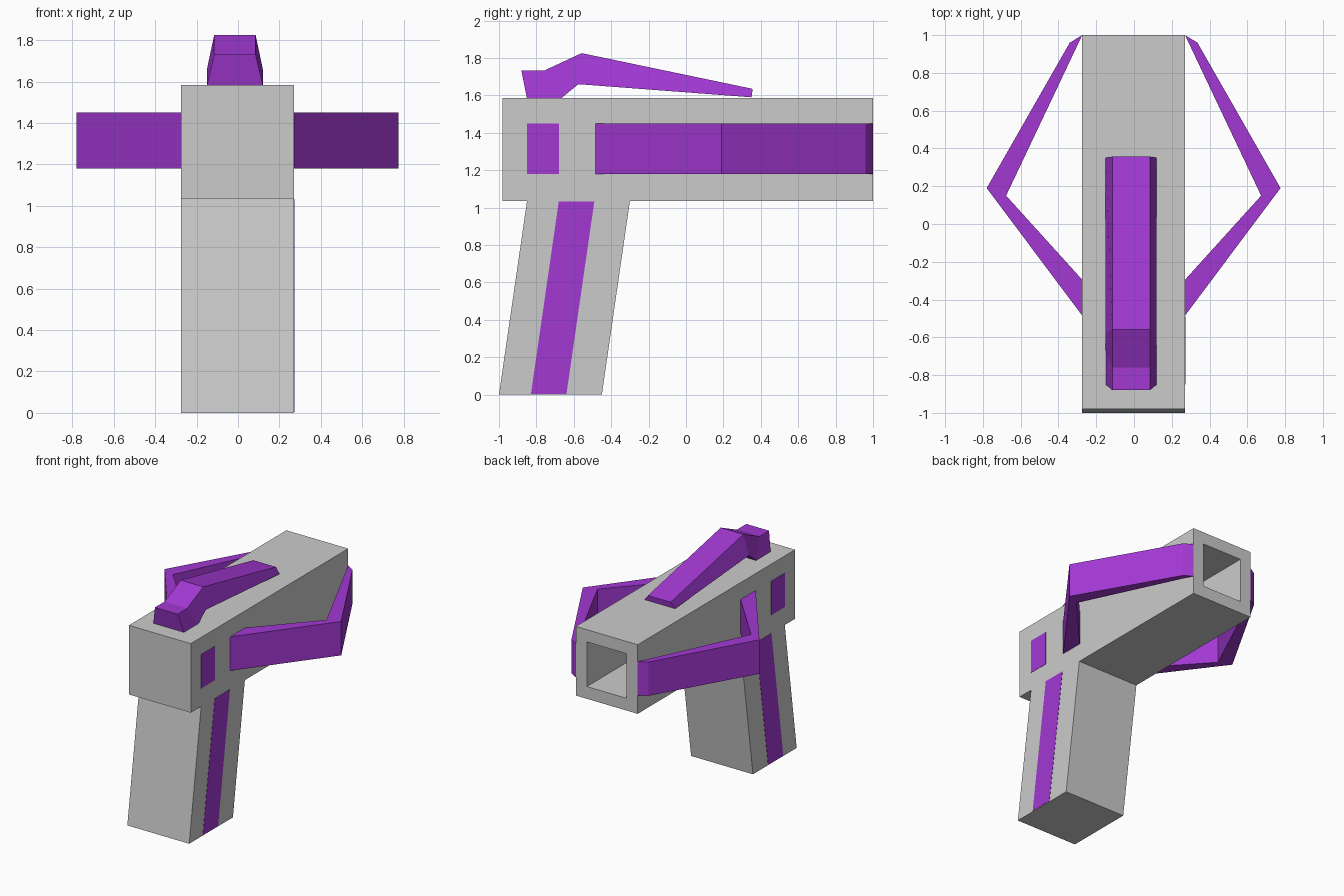
import bpy, bmesh

if "Cube" in bpy.data.objects:
    bpy.data.objects.remove(bpy.data.objects["Cube"])

CX = -0.002          # centre plane of body
HALF = 0.2725        # half width of body and grip

purple = bpy.data.materials.new("purple")
purple.diffuse_color = (0.36, 0.04, 0.65, 1)
purple.use_nodes = True
purple.node_tree.nodes["Principled BSDF"].inputs["Base Color"].default_value = purple.diffuse_color


def finish(name, bm, mat=None):
    bmesh.ops.recalc_face_normals(bm, faces=bm.faces[:])
    mesh = bpy.data.meshes.new(name)
    bm.to_mesh(mesh)
    bm.free()
    obj = bpy.data.objects.new(name, mesh)
    bpy.context.collection.objects.link(obj)
    if mat:
        mesh.materials.append(mat)
    return obj


def loft(loop_a, loop_b):
    """Closed solid between two matching outlines."""
    bm = bmesh.new()
    a = [bm.verts.new(p) for p in loop_a]
    b = [bm.verts.new(p) for p in loop_b]
    bm.faces.new(a)
    bm.faces.new(b)
    for i in range(len(a)):
        j = (i + 1) % len(a)
        bm.faces.new((a[i], a[j], b[j], b[i]))
    return bm


def side_slab(profile, half):
    """Extrude a (y, z) profile across the body."""
    return loft([(CX - half, y, z) for y, z in profile],
                [(CX + half, y, z) for y, z in profile])


# Body with a square bore sunk into the muzzle face
bm = side_slab([(-0.98, 1.035), (1, 1.035), (1, 1.585), (-0.98, 1.585)], HALF)
bm.normal_update()
bmesh.ops.recalc_face_normals(bm, faces=bm.faces[:])
muzzle = max(bm.faces, key=lambda f: f.calc_center_median().y)
bmesh.ops.inset_region(bm, faces=[muzzle], thickness=0.1375)
bore = bmesh.ops.extrude_discrete_faces(bm, faces=[muzzle])["faces"][0]
bmesh.ops.translate(bm, verts=bore.verts[:], vec=(0, -0.9, 0))
finish("body", bm)

# Slanted grip
finish("grip", side_slab([(-1, 0), (-0.45, 0), (-0.3, 1.035), (-0.85, 1.035)], HALF))

# Coloured inlays showing on both sides
finish("grip_stripe", side_slab([(-0.829, 0.004), (-0.639, 0.004),
                                 (-0.49, 1.034), (-0.68, 1.034)], HALF + 0.002), purple)
finish("body_panel", side_slab([(-0.85, 1.18), (-0.68, 1.18),
                                (-0.68, 1.45), (-0.85, 1.45)], HALF + 0.002), purple)

# Bent side arms, plan outline (distance from centre, y)
arm = [(0.272, 1.0), (0.338, 0.96), (0.778, 0.19),
       (0.272, -0.485), (0.272, -0.295), (0.675, 0.15)]
for name, s in (("right_arm", 1), ("left_arm", -1)):
    finish(name, loft([(CX + s * x, y, 1.18) for x, y in arm],
                      [(CX + s * x, y, 1.45) for x, y in arm]), purple)

# Top sight: wide lower edge, narrow upper edge, four stations along y
low = [(-0.85, 1.583), (-0.67, 1.583), (-0.575, 1.66), (0.35, 1.59)]
high = [(-0.88, 1.732), (-0.76, 1.732), (-0.558, 1.826), (0.357, 1.635)]
bm = bmesh.new()
rings = []
for (y0, z0), (y1, z1) in zip(low, high):
    rings.append([bm.verts.new(p) for p in (
        (-0.15, y0, z0), (0.12, y0, z0), (0.085, y1, z1), (-0.115, y1, z1))])
for r, q in zip(rings, rings[1:]):
    for i in range(4):
        j = (i + 1) % 4
        bm.faces.new((r[i], r[j], q[j], q[i]))
bm.faces.new(rings[0])
bm.faces.new(rings[-1])
finish("top_sight", bm, purple)
